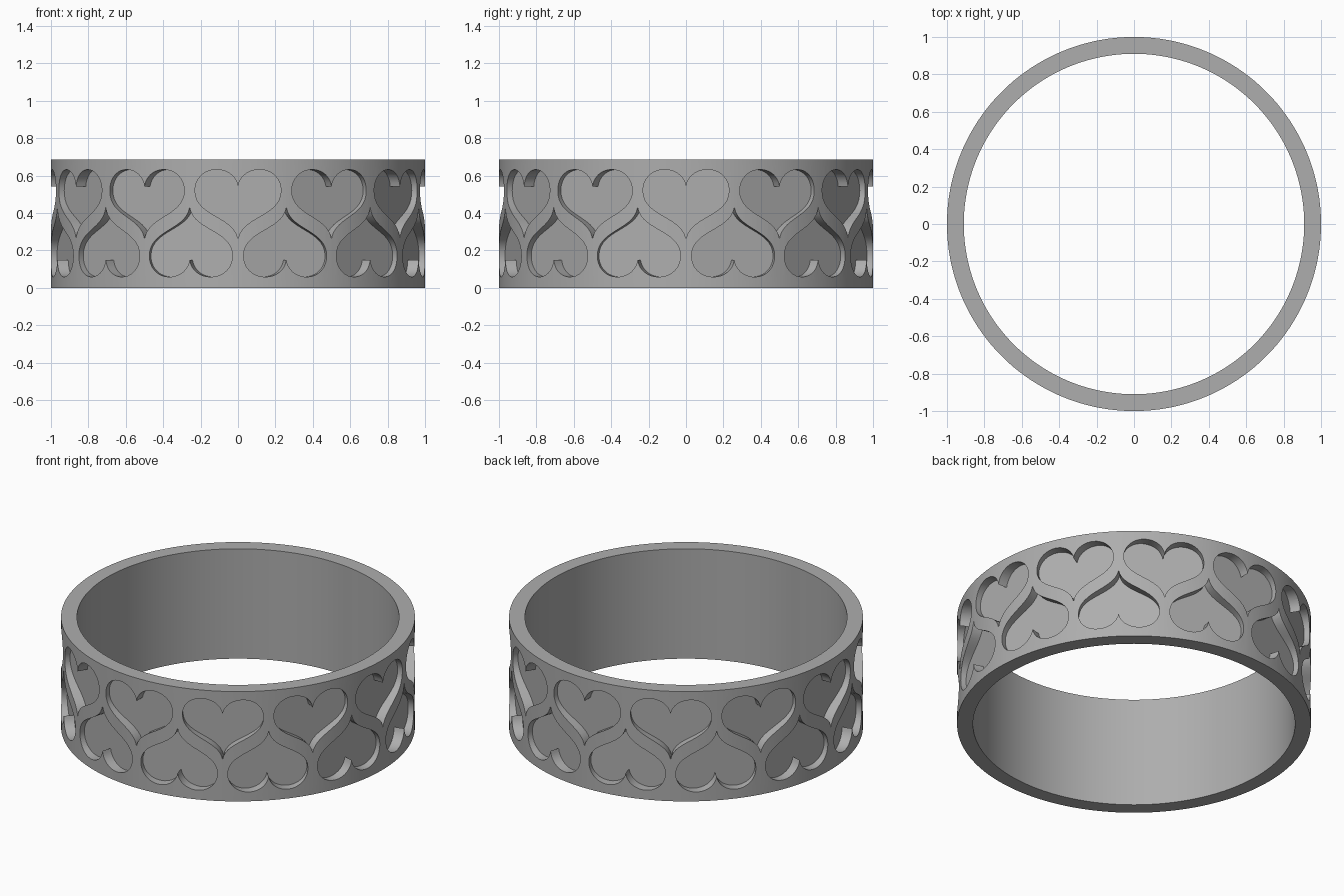
import bpy, bmesh, math
from mathutils import Vector, Matrix
from mathutils.geometry import interpolate_bezier

OUTER, INNER, HEIGHT = 1.0, 0.91, 0.685
FLOOR = 0.94        # distance of the flat heart floors from the axis
COUNT = 12          # hearts per row
FLIP = 0.69         # mirrors an upper heart into a lower one
SEGMENTS = 180

cube = bpy.data.objects.get("Cube")
if cube:
    bpy.data.objects.remove(cube, do_unlink=True)

metal = bpy.data.materials.new("grey_metal")
metal.use_nodes = True
colour = (0.42, 0.42, 0.42, 1)
metal.diffuse_color = colour
metal.node_tree.nodes["Principled BSDF"].inputs["Base Color"].default_value = colour


def make_object(name, bm):
    bmesh.ops.recalc_face_normals(bm, faces=bm.faces)
    mesh = bpy.data.meshes.new(name)
    bm.to_mesh(mesh)
    bm.free()
    mesh.materials.append(metal)
    obj = bpy.data.objects.new(name, mesh)
    bpy.context.collection.objects.link(obj)
    return obj


def heart_outline():
    # right half from the tip up to the notch, then mirrored
    pieces = [((0, .26), (.02, .385), (.23, .38), (.23, .52), 16),
              ((.23, .52), (.23, .585), (.18, .632), (.115, .632), 10),
              ((.115, .632), (.06, .632), (.01, .60), (0, .542), 10)]
    half = []
    for a, b, c, d, n in pieces:
        pts = interpolate_bezier(*(Vector((*p, 0)) for p in (a, b, c, d)), n)
        half += [(p.x, p.y) for p in pts[:-1]]
    half.append((0, .542))
    return half + [(-x, z) for x, z in reversed(half[1:-1])]


# Band: rectangular section swept round the axis
bm = bmesh.new()
section = [(INNER, 0), (OUTER, 0), (OUTER, HEIGHT), (INNER, HEIGHT)]
rings = []
for i in range(SEGMENTS):
    a = math.tau * i / SEGMENTS
    rings.append([bm.verts.new((r * math.cos(a), r * math.sin(a), z)) for r, z in section])
for i in range(SEGMENTS):
    p, q = rings[i], rings[(i + 1) % SEGMENTS]
    for j in range(4):
        k = (j + 1) % 4
        bm.faces.new((p[j], q[j], q[k], p[k]))
band = make_object("ring_band", bm)

# Heart cutters: upright upper row, inverted lower row half a step round
bm = bmesh.new()
outline = heart_outline()
for i in range(COUNT * 2):
    turn = Matrix.Rotation(math.tau * i / (COUNT * 2), 4, 'Z')
    loop = [(x, FLIP - z if i % 2 else z) for x, z in outline]
    inner = [bm.verts.new(turn @ Vector((x, -FLOOR, z))) for x, z in loop]
    outer = [bm.verts.new(turn @ Vector((x, -OUTER - 0.04, z))) for x, z in loop]
    bm.faces.new(inner)
    bm.faces.new(outer)
    for j in range(len(loop)):
        k = (j + 1) % len(loop)
        bm.faces.new((inner[j], inner[k], outer[k], outer[j]))
cutter = make_object("heart_cutter", bm)
cutter.hide_render = True

# Cut the recesses, then drop the helper
cut = band.modifiers.new("heart_recesses", 'BOOLEAN')
cut.operation = 'DIFFERENCE'
cut.solver = 'EXACT'
cut.object = cutter
for o in bpy.context.selected_objects:
    o.select_set(False)
bpy.context.view_layer.objects.active = band
band.select_set(True)
bpy.ops.object.modifier_apply(modifier=cut.name)
bpy.data.objects.remove(cutter, do_unlink=True)
bpy.ops.object.shade_smooth_by_angle(angle=math.radians(25))
